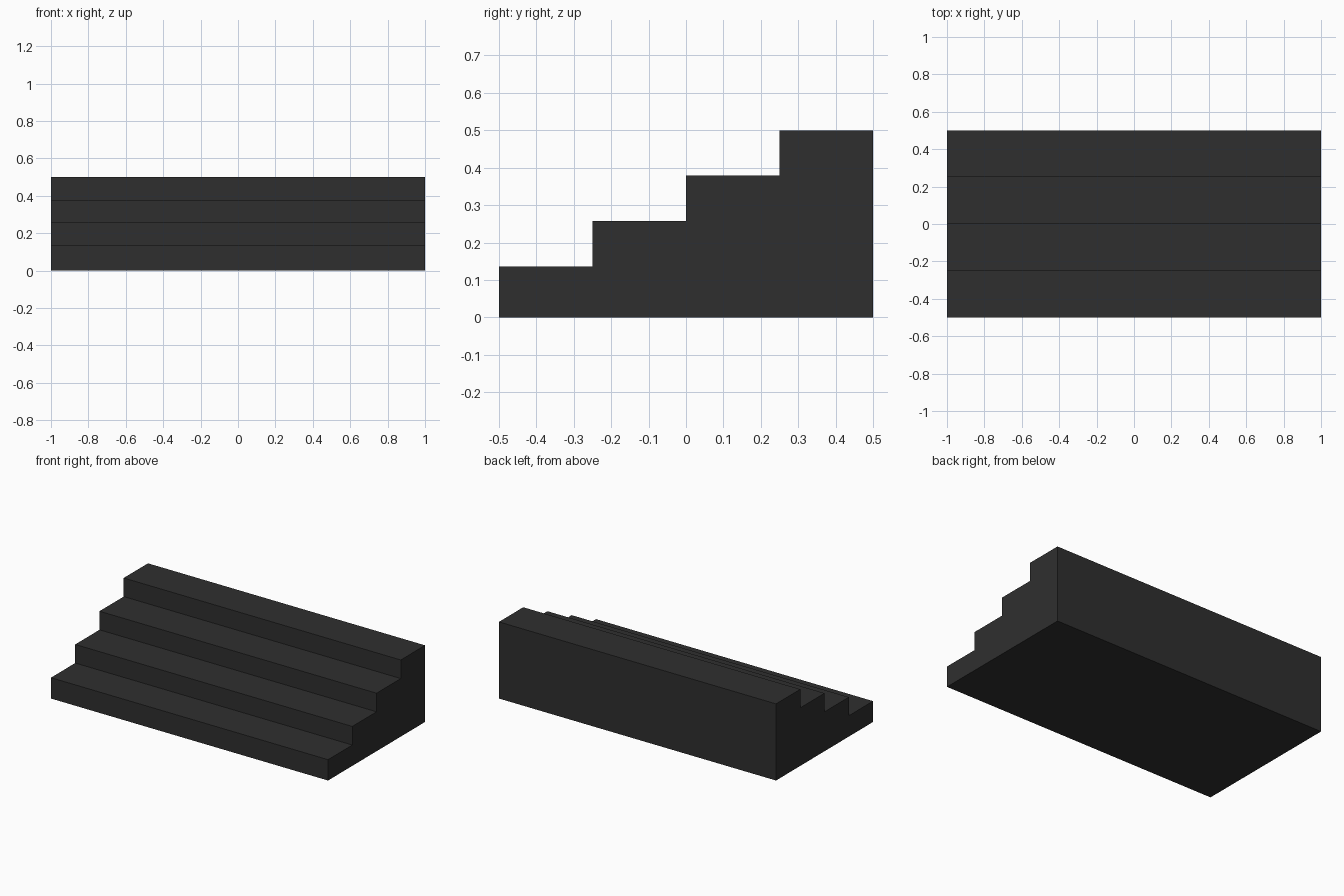
import bpy, bmesh

if "Cube" in bpy.data.objects:
    bpy.data.objects.remove(bpy.data.objects["Cube"])

# Dimensions
WIDTH, DEPTH, HEIGHT = 2.0, 1.0, 0.5
STEPS, FIRST_RISE = 4, 0.136
tread = DEPTH / STEPS
rise = (HEIGHT - FIRST_RISE) / (STEPS - 1)

# Stepped side profile (y, z), climbing from front to back
profile = [(DEPTH / 2, 0.0), (-DEPTH / 2, 0.0)]
for i in range(STEPS):
    z = FIRST_RISE + i * rise
    y = -DEPTH / 2 + i * tread
    profile += [(y, z), (y + tread, z)]

# Extrude the profile across the full width
bm = bmesh.new()
side = bm.faces.new([bm.verts.new((-WIDTH / 2, y, z)) for y, z in profile])
ext = bmesh.ops.extrude_face_region(bm, geom=[side], use_keep_orig=True)
bmesh.ops.translate(bm, vec=(WIDTH, 0, 0),
                    verts=[g for g in ext["geom"] if isinstance(g, bmesh.types.BMVert)])
bmesh.ops.recalc_face_normals(bm, faces=bm.faces)

mesh = bpy.data.meshes.new("staircase")
bm.to_mesh(mesh)
bm.free()

# Single dark grey colour
mat = bpy.data.materials.new("dark grey")
mat.diffuse_color = (0.028, 0.028, 0.028, 1)
mat.use_nodes = True
mat.node_tree.nodes["Principled BSDF"].inputs["Base Color"].default_value = mat.diffuse_color
mesh.materials.append(mat)

stairs = bpy.data.objects.new("staircase", mesh)
bpy.context.collection.objects.link(stairs)
